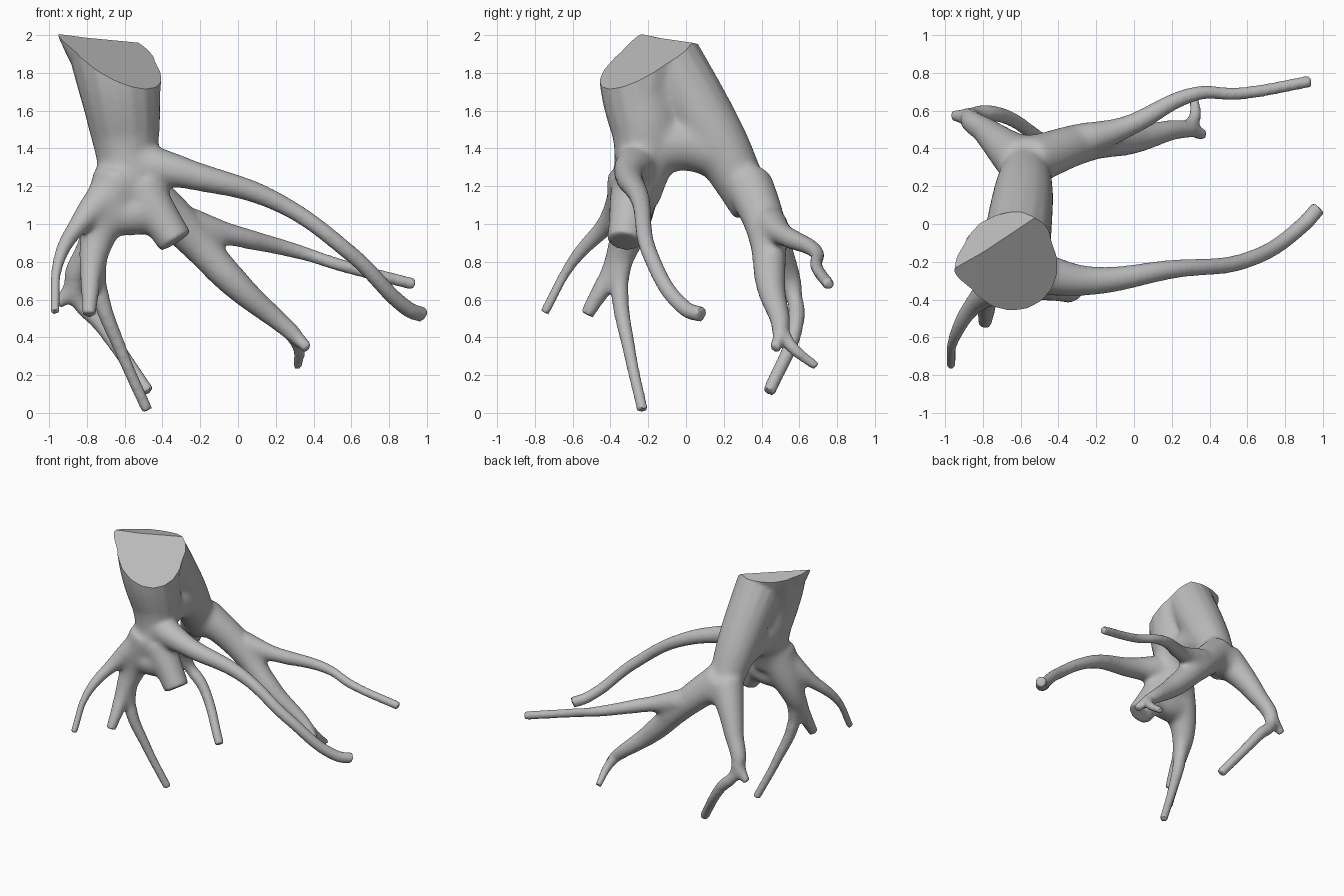
import bpy, bmesh, math
from mathutils import Vector

cube = bpy.data.objects.get("Cube")
if cube:
    bpy.data.objects.remove(cube, do_unlink=True)

# One plain grey for the whole root
grey = bpy.data.materials.new("plain grey")
grey.use_nodes = True
COLOR = (0.5, 0.5, 0.5, 1.0)
grey.diffuse_color = COLOR
grey.node_tree.nodes["Principled BSDF"].inputs["Base Color"].default_value = COLOR

# All limbs are tapered round tubes along smooth paths
curve = bpy.data.curves.new("root_paths", 'CURVE')
curve.dimensions = '3D'
curve.fill_mode = 'FULL'
curve.bevel_depth = 1.0
curve.bevel_resolution = 6
curve.resolution_u = 12
curve.use_fill_caps = True


def limb(start, end, power, *path):
    """Tube whose radius falls from start to end; a higher power thins it sooner."""
    pts = [Vector(p) for p in path]
    dist = [0.0]
    for a, b in zip(pts, pts[1:]):
        dist.append(dist[-1] + (b - a).length)
    spline = curve.splines.new('BEZIER')
    spline.radius_interpolation = 'CARDINAL'
    spline.bezier_points.add(len(pts) - 1)
    for bp, co, d in zip(spline.bezier_points, pts, dist):
        bp.co = co
        bp.radius = end + (start - end) * (1 - d / dist[-1]) ** power
        bp.handle_left_type = bp.handle_right_type = 'AUTO'


# Trunk, its rear fork and the arch between the forks
limb(.275, .13, 1, (-.66, -.19, 2.08), (-.625, -.235, 1.72), (-.595, -.21, 1.45), (-.58, -.27, 1.12))
limb(.18, .12, .5, (-.62, -.1, 1.88), (-.585, .17, 1.43), (-.565, .36, 1.08))
limb(.15, .15, 1, (-.59, -.2, 1.4), (-.59, 0, 1.43), (-.58, .2, 1.38))

# Webs of wood between the roots, front and back
limb(.115, .115, 1, (-.7, -.29, 1.09), (-.57, -.29, 1.05), (-.44, -.29, 1.09))
limb(.11, .11, 1, (-.65, .36, 1.13), (-.45, .37, 1.13))

# Front: long root and sawn stub
limb(.12, .042, 4, (-.56, -.25, 1.33), (-.25, -.3, 1.26), (.2, -.24, 1.12),
     (.6, -.19, .84), (.9, 0, .55), (.975, .085, .52))
limb(.12, .096, 1, (-.52, -.28, 1.2), (-.33, -.325, .905))

# Front: lower root, the foot that splits from it, and the side root
limb(.15, .036, 1.2, (-.62, -.27, 1.25), (-.755, -.33, .88), (-.79, -.525, .52))
limb(.06, .03, 2, (-.75, -.33, .86), (-.735, -.35, .65), (-.62, -.3, .33), (-.48, -.23, .012))
limb(.12, .025, 2.5, (-.64, -.28, 1.2), (-.83, -.41, 1.01), (-.95, -.6, .8), (-.97, -.75, .53))

# Back: side root with a knuckle
limb(.13, .035, 2.5, (-.6, .33, 1.2), (-.77, .48, .9), (-.865, .565, .65),
     (-.72, .58, .46), (-.475, .44, .11))
limb(.06, .032, 1, (-.855, .56, .68), (-.955, .575, .57))

# Back: lower root with a toe, and the long root above it
limb(.13, .03, .8, (-.55, .33, 1.22), (-.28, .425, .97), (0, .45, .67), (.29, .5, .42), (.37, .47, .34))
limb(.04, .024, 1, (.27, .5, .44), (.32, .56, .35), (.315, .69, .245))
limb(.10, .032, 3, (-.35, .42, 1.02), (-.05, .51, .945), (.33, .69, .85), (.55, .69, .78), (.935, .755, .68))

paths = bpy.data.objects.new("root_paths", curve)
bpy.context.scene.collection.objects.link(paths)


def evaluated_mesh(obj):
    bpy.context.view_layer.update()
    dg = bpy.context.evaluated_depsgraph_get()
    return bpy.data.meshes.new_from_object(obj.evaluated_get(dg))


def apply_modifiers(obj):
    mesh = evaluated_mesh(obj)
    obj.modifiers.clear()
    obj.data = mesh


# Fuse the tubes into one skin
root = bpy.data.objects.new("tree_root", evaluated_mesh(paths))
bpy.context.scene.collection.objects.link(root)
bpy.data.objects.remove(paths, do_unlink=True)
fuse = root.modifiers.new("fuse", 'REMESH')
fuse.mode = 'VOXEL'
fuse.voxel_size = 0.013
soften = root.modifiers.new("soften", 'SMOOTH')
soften.factor = 0.5
soften.iterations = 6
apply_modifiers(root)

# Melt the forks together: (centre, reach)
FORKS = [((-.6, -.28, 1.12), .42), ((-.55, .38, 1.12), .36), ((-.59, 0, 1.45), .4),
         ((-.1, .46, .9), .2), ((-.75, -.35, .75), .14), ((-.86, .56, .63), .12)]
group = root.vertex_groups.new(name="forks")
for v in root.data.vertices:
    near = max(1 - (v.co - Vector(c)).length / reach for c, reach in FORKS)
    if near > 0:
        group.add([v.index], min(1, 2 * near), 'REPLACE')
melt = root.modifiers.new("melt", 'SMOOTH')
melt.vertex_group = "forks"
melt.factor = 0.5
melt.iterations = 45
apply_modifiers(root)

# Two saw cuts across the top of the trunk, meeting in a ridge
bm = bmesh.new()
bm.from_mesh(root.data)
tip = Vector((-.95, -.25, 2.0))
for normal in (Vector((-.002, .013, .07)), Vector((.095, -.112, .214))):
    normal.normalize()
    cut = bmesh.ops.bisect_plane(bm, geom=bm.verts[:] + bm.edges[:] + bm.faces[:],
                                 plane_co=tip, plane_no=normal, clear_outer=True)
    edges = [e for e in cut["geom_cut"] if isinstance(e, bmesh.types.BMEdge)]
    bmesh.ops.triangle_fill(bm, edges=edges, use_beauty=True, normal=normal)

# Splintered corner of the cut
corner = Vector((-.91, -.24, 1.98))
for v in bm.verts:
    d = (v.co - corner).length
    if d < 0.14:
        v.co += Vector((-.04, -.01, .01)) * (1 - d / 0.14)
bmesh.ops.recalc_face_normals(bm, faces=bm.faces[:])
bm.to_mesh(root.data)
bm.free()

root.data.materials.clear()
root.data.materials.append(grey)
for o in bpy.context.selected_objects:
    o.select_set(False)
bpy.context.view_layer.objects.active = root
root.select_set(True)
bpy.ops.object.shade_smooth_by_angle(angle=math.radians(40))
